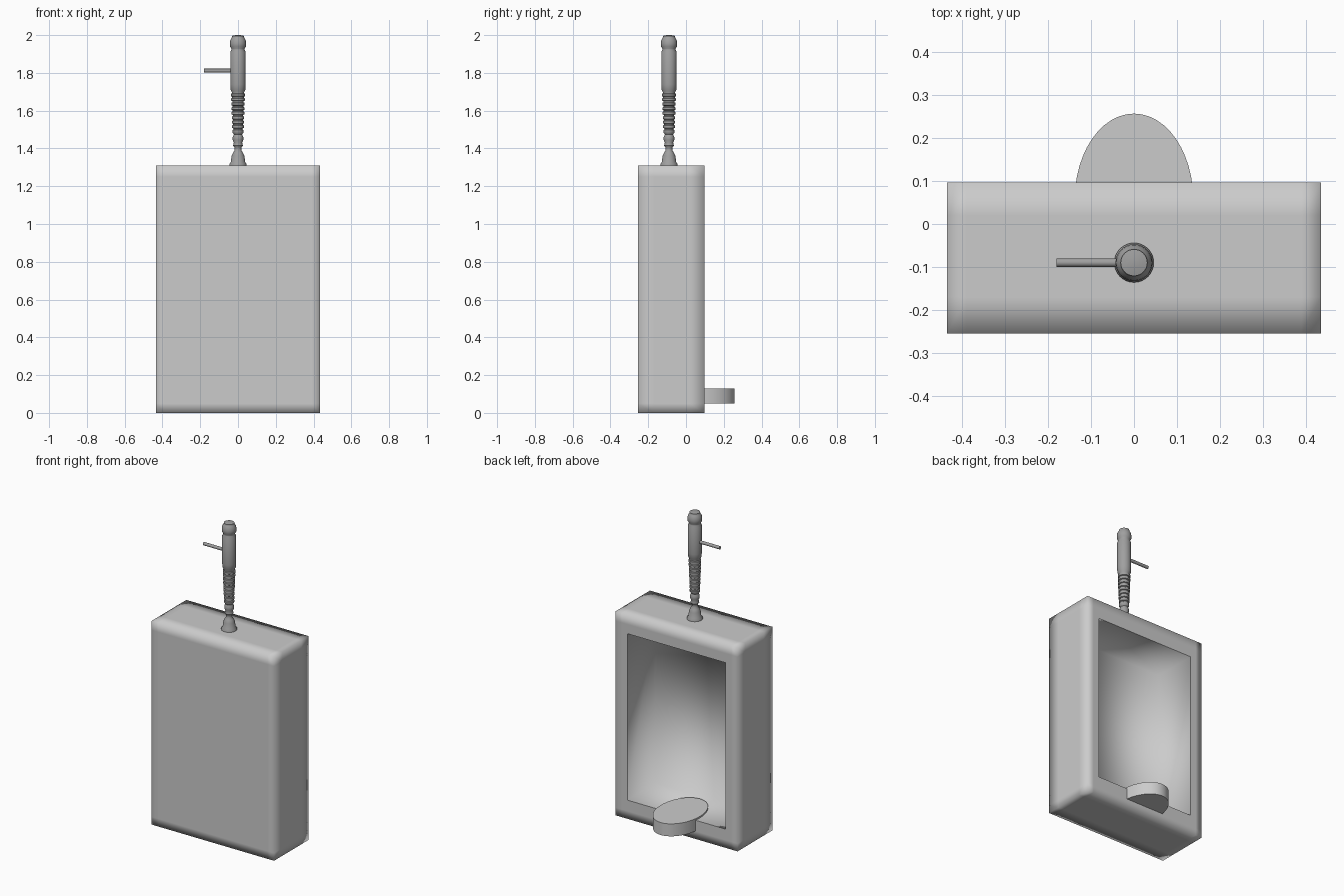
import bpy, bmesh, math
from mathutils import Vector

if "Cube" in bpy.data.objects:
    bpy.data.objects.remove(bpy.data.objects["Cube"])

metal = bpy.data.materials.new("dark_metal")
metal.diffuse_color = (0.35, 0.35, 0.35, 1)
metal.use_nodes = True
metal.node_tree.nodes["Principled BSDF"].inputs["Base Color"].default_value = metal.diffuse_color


def finish(bm, name, angle=None, mat=None):
    bmesh.ops.recalc_face_normals(bm, faces=bm.faces)
    for f in bm.faces:
        f.smooth = True
    if angle:
        for e in bm.edges:
            if len(e.link_faces) == 2 and e.calc_face_angle() > math.radians(angle):
                e.smooth = False
    me = bpy.data.meshes.new(name)
    bm.to_mesh(me)
    bm.free()
    ob = bpy.data.objects.new(name, me)
    bpy.context.collection.objects.link(ob)
    if mat:
        me.materials.append(mat)
    return ob


def lathe(name, profile, loc, segs=32, mat=None):
    bm = bmesh.new()
    rings = []
    for r, z in profile:
        rings.append([bm.verts.new((loc[0] + r * math.cos(2 * math.pi * i / segs),
                                    loc[1] + r * math.sin(2 * math.pi * i / segs), z))
                      for i in range(segs)])
    for a, b in zip(rings, rings[1:]):
        for i in range(segs):
            j = (i + 1) % segs
            bm.faces.new((a[i], a[j], b[j], b[i]))
    bm.faces.new(rings[0])
    bm.faces.new(rings[-1])
    return finish(bm, name, 50, mat)


# Body: box with support loops, softly shaded, and a recessed basin at the back
X, Y0, Y1, H = 0.435, -0.255, 0.097, 1.31
bm = bmesh.new()
bmesh.ops.create_cube(bm, size=1)
for v in bm.verts:
    v.co = Vector((v.co.x * 2 * X, Y0 + (v.co.y + 0.5) * (Y1 - Y0), (v.co.z + 0.5) * H))
cuts = [(0, c) for c in (-0.39, -0.35, 0.35, 0.39)]
cuts += [(1, c) for c in (-0.17, 0.02)]
cuts += [(2, c) for c in (0.05, 0.12, 1.19, 1.25)]
for axis, c in cuts:
    n = Vector((0, 0, 0))
    n[axis] = 1
    bmesh.ops.bisect_plane(bm, geom=bm.verts[:] + bm.edges[:] + bm.faces[:],
                           plane_co=n * c, plane_no=n)
opening = max((f for f in bm.faces if f.calc_center_median().y > Y1 - 0.001),
              key=lambda f: f.calc_area())
rim = list(opening.edges)
inner = bmesh.ops.extrude_discrete_faces(bm, faces=[opening])["faces"][0]
for v in inner.verts:
    v.co.y = -0.19
bmesh.ops.remove_doubles(bm, verts=bm.verts, dist=1e-5)
for e in rim:
    if e.is_valid:
        e.smooth = False
finish(bm, "urinal_body")

# Oval lip projecting from the basin
lip = lathe("basin_lip", [(1, 0.05), (1, 0.13)], (0, 0), 48)
for v in lip.data.vertices:
    v.co.x *= 0.138
    v.co.y = v.co.y * 0.2 + 0.057

# Flush pipe: flared foot, ribbed section, straight valve, rounded cap
profile = [(0.046, 1.305), (0.046, 1.318), (0.038, 1.328), (0.034, 1.36), (0.026, 1.378),
           (0.018, 1.39), (0.018, 1.405), (0.026, 1.415), (0.022, 1.43), (0.028, 1.445),
           (0.028, 1.46), (0.022, 1.475)]
ribs = 9
for i in range(ribs):
    z = 1.485 + i * 0.024
    r = 0.030 + 0.008 * i / ribs
    profile += [(r, z), (r, z + 0.012), (r - 0.005, z + 0.015), (r - 0.005, z + 0.021)]
profile += [(0.039, 1.71), (0.041, 1.74), (0.041, 1.91), (0.035, 1.922), (0.035, 1.928),
            (0.042, 1.94), (0.043, 1.955), (0.041, 1.972), (0.034, 1.985),
            (0.031, 1.99), (0.031, 1.996), (0.012, 2.0)]
lathe("flush_pipe", profile, (0, -0.09), 32, metal)

# Flush handle
handle = lathe("flush_handle", [(0.01, 0), (0.01, 0.16)], (0, 0), 16, metal)
handle.rotation_euler = (0, -math.pi / 2, 0)
handle.location = (-0.02, -0.09, 1.812)
